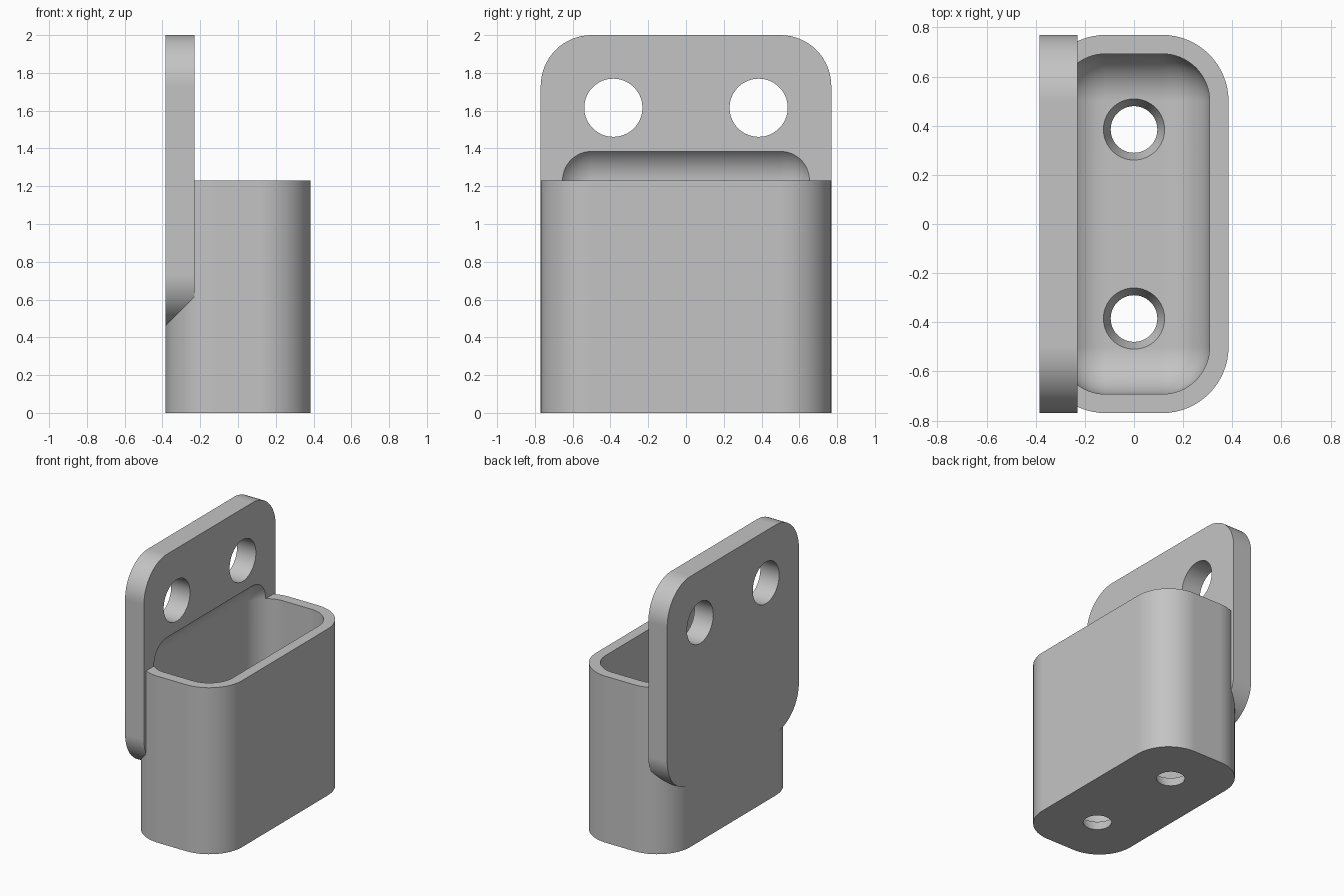
import bpy
import bmesh
from math import radians
from mathutils import Matrix

cube = bpy.data.objects.get("Cube")
if cube:
    bpy.data.objects.remove(cube, do_unlink=True)

grey = bpy.data.materials.new("plain grey")
grey.use_nodes = True
grey.diffuse_color = (0.55, 0.55, 0.55, 1)
grey.node_tree.nodes["Principled BSDF"].inputs["Base Color"].default_value = (0.55, 0.55, 0.55, 1)

UNIT = 2 / 26            # one design unit: the wall thickness
SEGMENTS = 16


def finish(name, bm):
    mesh = bpy.data.meshes.new(name)
    bm.to_mesh(mesh)
    bm.free()
    mesh.materials.append(grey)
    obj = bpy.data.objects.new(name, mesh)
    bpy.context.collection.objects.link(obj)
    return obj


def rounded_box(name, low, high, radius, axis=None):
    """Box with rounded edges: those along one axis, or all of them."""
    bm = bmesh.new()
    bmesh.ops.create_cube(bm, size=1)
    for v in bm.verts:
        for i in range(3):
            v.co[i] = (low[i] if v.co[i] < 0 else high[i]) * UNIT
    edges = [e for e in bm.edges
             if axis is None or abs((e.verts[0].co - e.verts[1].co).normalized()[axis]) > 0.9]
    bmesh.ops.bevel(bm, geom=edges, offset=radius * UNIT, segments=SEGMENTS,
                    profile=0.5, affect='EDGES', clamp_overlap=True)
    return finish(name, bm)


def cone(name, centre, r_low, r_high, depth, axis='Z'):
    bm = bmesh.new()
    turn = Matrix.Rotation(radians(90), 4, 'Y') if axis == 'X' else Matrix()
    place = Matrix.Translation([c * UNIT for c in centre]) @ turn
    bmesh.ops.create_cone(bm, cap_ends=True, segments=64, radius1=r_low * UNIT,
                          radius2=r_high * UNIT, depth=depth * UNIT, matrix=place)
    return finish(name, bm)


def combine(target, other, operation):
    other.hide_render = True
    mod = target.modifiers.new(operation.lower(), 'BOOLEAN')
    mod.operation = operation
    mod.solver = 'EXACT'
    mod.object = other
    bpy.context.view_layer.objects.active = target
    bpy.ops.object.modifier_apply(modifier=mod.name)
    bpy.data.objects.remove(other, do_unlink=True)


# Cup body joined with the upright mounting plate
holder = rounded_box("wall_holder", (-5, -10, 0), (5, 10, 16), 3.5, axis=2)
plate = rounded_box("mounting_plate", (-5, -10, 6), (-3, 10, 26), 3.5, axis=0)
combine(holder, plate, 'UNION')

# Fully rounded pocket, which also hollows the plate just above the rim
pocket = rounded_box("pocket_cutter", (-4, -9, 1), (4, 9, 18.5), 2.5)
combine(holder, pocket, 'DIFFERENCE')

# Round plate holes and tapered floor holes, in mirrored pairs
for side in (-1, 1):
    combine(holder, cone("plate_hole_cutter", (-4, 5 * side, 21), 2, 2, 4, 'X'), 'DIFFERENCE')
    combine(holder, cone("floor_hole_cutter", (0, 5 * side, 0.5), 1.04, 1.81, 2), 'DIFFERENCE')

# Smooth curves with crisp edges and even flats
bpy.ops.object.select_all(action='DESELECT')
holder.select_set(True)
bpy.context.view_layer.objects.active = holder
bpy.ops.object.shade_smooth_by_angle(angle=radians(30))
normals = holder.modifiers.new("even flats", 'WEIGHTED_NORMAL')
normals.keep_sharp = True
